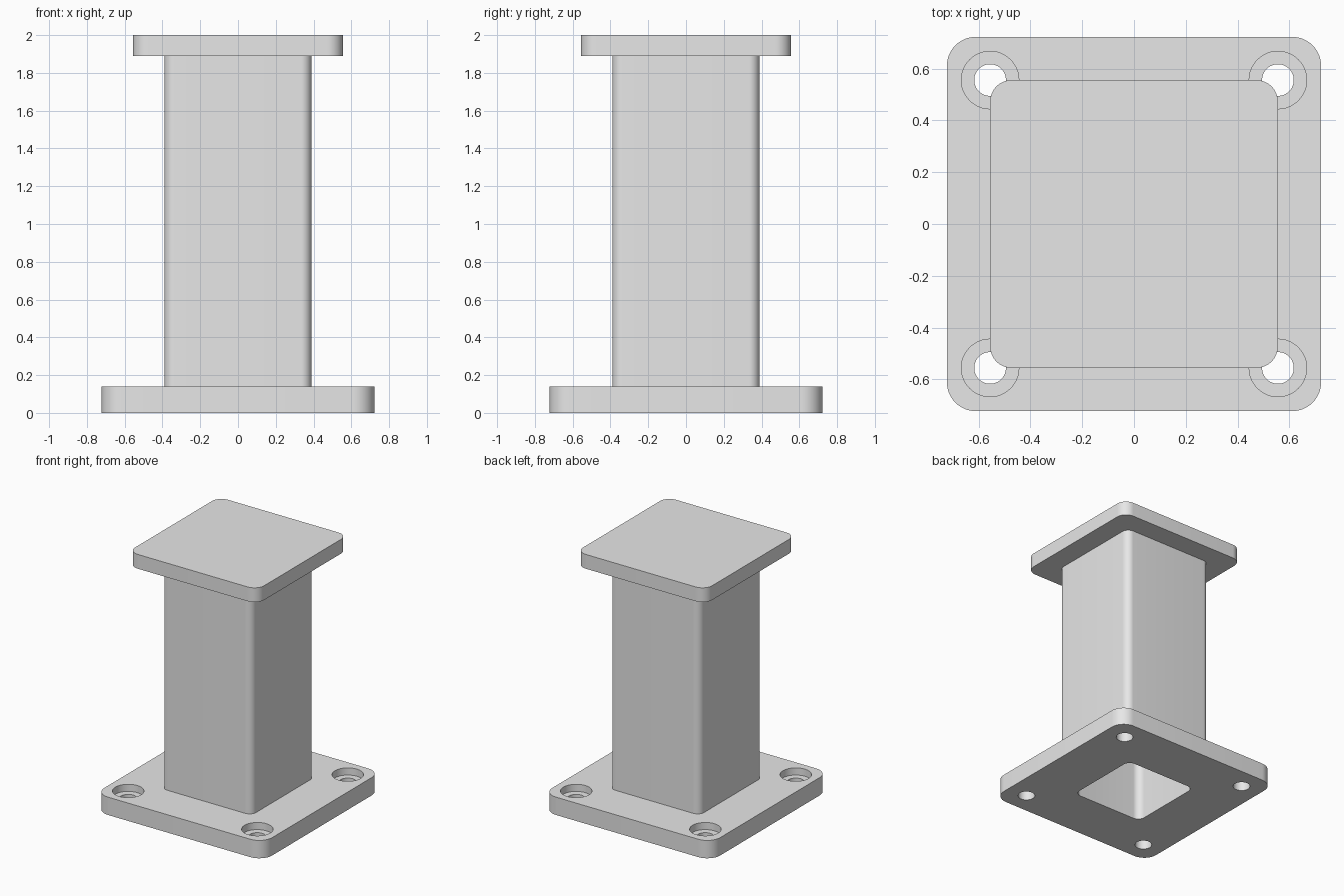
import bpy, bmesh, math

cube = bpy.data.objects.get("Cube")
if cube:
    bpy.data.objects.remove(cube, do_unlink=True)

U = 1 / 36  # drawing unit: the model is 72 units tall

steel = bpy.data.materials.new("light_grey")
steel.use_nodes = True
GREY = (0.8, 0.8, 0.8, 1)
steel.diffuse_color = GREY
steel.node_tree.nodes["Principled BSDF"].inputs["Base Color"].default_value = GREY


def rounded_square(half, radius, steps=12):
    """Outline of a square with rounded corners."""
    points = []
    for corner in range(4):
        mid = math.radians(45 + 90 * corner)
        cx = math.copysign(half - radius, math.cos(mid))
        cy = math.copysign(half - radius, math.sin(mid))
        for i in range(steps + 1):
            a = math.radians(90 * (corner + i / steps))
            points.append((cx + radius * math.cos(a), cy + radius * math.sin(a)))
    return points


def circle(x, y, radius, steps=48):
    angles = [math.tau * i / steps for i in range(steps)]
    return [(x + radius * math.cos(a), y + radius * math.sin(a)) for a in angles]


def prism(name, outline, bottom, top):
    """Extrude an outline, given in drawing units, from bottom to top."""
    bm = bmesh.new()
    face = bm.faces.new([bm.verts.new((x * U, y * U, bottom * U)) for x, y in outline])
    out = bmesh.ops.extrude_face_region(bm, geom=[face])
    verts = [v for v in out["geom"] if isinstance(v, bmesh.types.BMVert)]
    bmesh.ops.translate(bm, verts=verts, vec=(0, 0, (top - bottom) * U))
    bmesh.ops.recalc_face_normals(bm, faces=bm.faces)
    mesh = bpy.data.meshes.new(name)
    bm.to_mesh(mesh)
    bm.free()
    mesh.materials.append(steel)
    obj = bpy.data.objects.new(name, mesh)
    bpy.context.collection.objects.link(obj)
    return obj


def activate(obj):
    bpy.ops.object.select_all(action="DESELECT")
    obj.select_set(True)
    bpy.context.view_layer.objects.active = obj


def cut(obj, outline, bottom, top):
    """Subtract a prism from an object."""
    cutter = prism("cutter", outline, bottom, top)
    cutter.hide_render = True
    mod = obj.modifiers.new("cut", "BOOLEAN")
    mod.operation = "DIFFERENCE"
    mod.solver = "EXACT"
    mod.object = cutter
    activate(obj)
    bpy.ops.object.modifier_apply(modifier=mod.name)
    bpy.data.objects.remove(cutter, do_unlink=True)


# Solid parts
base = prism("base_plate", rounded_square(26, 4), 0, 5)
post = prism("post", rounded_square(14, 2), 5, 68)
cap = prism("top_plate", rounded_square(20, 3), 68, 72)

# Square bore running from the underside up to the top plate
for part in (base, post):
    cut(part, rounded_square(11, 2), -1, 69)

# Counterbored bolt holes in the base corners
for x in (-20, 20):
    for y in (-20, 20):
        cut(base, circle(x, y, 2.2), -1, 6)
        cut(base, circle(x, y, 4), 3, 6)

for part in (base, post, cap):
    activate(part)
    bpy.ops.object.shade_smooth_by_angle(angle=math.radians(30))
